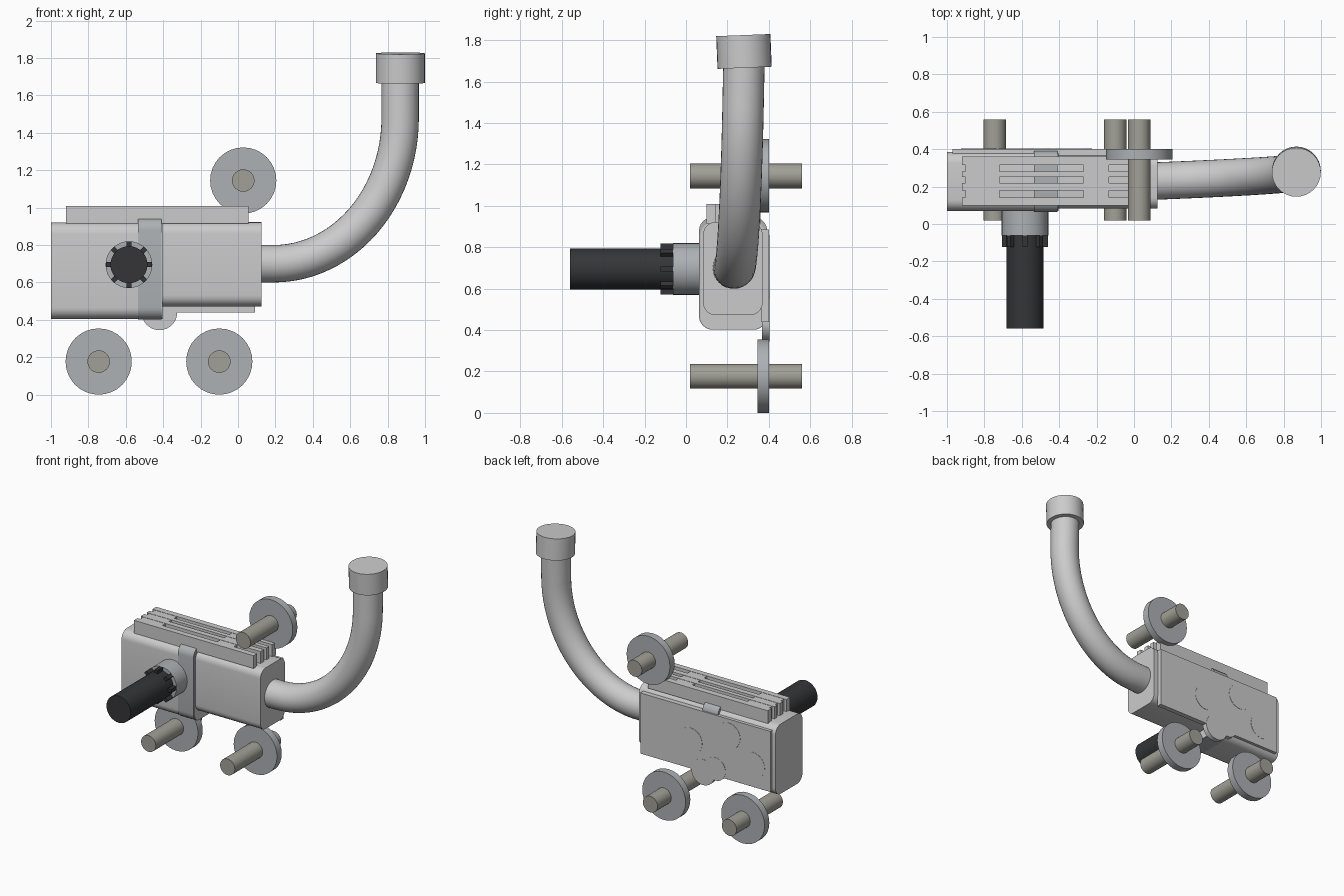
import bpy, bmesh
from math import sin, cos, pi
from mathutils import Vector, Matrix

if "Cube" in bpy.data.objects:
    bpy.data.objects.remove(bpy.data.objects["Cube"])


def material(name, rgb):
    m = bpy.data.materials.new(name)
    m.diffuse_color = (*rgb, 1)
    m.use_nodes = True
    m.node_tree.nodes["Principled BSDF"].inputs["Base Color"].default_value = m.diffuse_color
    return m


BLACK = material("black_rubber", (0.035, 0.036, 0.04))
STEEL = material("light_steel", (0.42, 0.44, 0.46))
BRASS = material("dull_axle", (0.36, 0.355, 0.31))


def finish(name, bm, mat=None, smooth=True):
    bmesh.ops.recalc_face_normals(bm, faces=bm.faces)
    me = bpy.data.meshes.new(name)
    bm.to_mesh(me)
    bm.free()
    ob = bpy.data.objects.new(name, me)
    bpy.context.collection.objects.link(ob)
    if mat:
        me.materials.append(mat)
    if smooth:
        bpy.ops.object.select_all(action='DESELECT')
        ob.select_set(True)
        bpy.context.view_layer.objects.active = ob
        bpy.ops.object.shade_smooth_by_angle(angle=0.6)
    return ob


def add_box(bm, x, y, z):
    """Box from (min, max) ranges."""
    size = Matrix.Diagonal((x[1] - x[0], y[1] - y[0], z[1] - z[0], 1))
    mid = Vector((sum(x) / 2, sum(y) / 2, sum(z) / 2))
    return bmesh.ops.create_cube(bm, size=1, matrix=Matrix.Translation(mid) @ size)['verts']


def box(name, x, y, z, radius=0, mat=None):
    """Box whose long edges along x are rounded."""
    bm = bmesh.new()
    add_box(bm, x, y, z)
    if radius:
        edges = [e for e in bm.edges if abs(e.verts[0].co.x - e.verts[1].co.x) > 1e-4]
        bmesh.ops.bevel(bm, geom=edges, offset=radius, segments=6, profile=0.5, affect='EDGES')
    return finish(name, bm, mat)


def add_rod(bm, x, z, r, y0, y1, sides=32):
    """Cylinder along y."""
    m = Matrix.Translation((x, (y0 + y1) / 2, z)) @ Matrix.Rotation(pi / 2, 4, 'X')
    bmesh.ops.create_cone(bm, cap_ends=True, segments=sides, radius1=r, radius2=r,
                          depth=y1 - y0, matrix=m)


def rod(name, x, z, r, y0, y1, mat=None, sides=32):
    bm = bmesh.new()
    add_rod(bm, x, z, r, y0, y1, sides)
    return finish(name, bm, mat)


# Housing
box("rear_housing", (-1.0, -0.405), (0.07, 0.385), (0.405, 0.92), 0.06)
box("front_housing", (-0.45, 0.125), (0.083, 0.37), (0.472, 0.922), 0.06)
box("housing_strap", (-0.535, -0.408), (0.063, 0.392), (0.402, 0.945), 0.065, STEEL)
box("back_plate", (-0.97, 0.092), (0.365, 0.402), (0.44, 0.887))

# Slotted rail on top: four fins joined by solid blocks
bm = bmesh.new()
for y in ((0.10, 0.142), (0.18, 0.22), (0.25, 0.282), (0.315, 0.36)):
    add_box(bm, (-0.92, 0.057), y, (0.915, 1.01))
for y in ((0.142, 0.18), (0.22, 0.25), (0.282, 0.315)):
    add_box(bm, (-0.9, -0.72), y, (0.915, 1.008))
    add_box(bm, (-0.27, -0.135), y, (0.915, 1.008))
finish("top_rail", bm, smooth=False)

# Round bosses flush with the back plate
for i, (x, z) in enumerate(((-0.32, 0.645), (-0.63, 0.765), (-0.83, 0.60), (-0.42, 0.44), (-0.52, 0.49))):
    rod(f"plate_boss_{i + 1}", x, z, 0.095 if i < 4 else 0.085, 0.366, 0.404)

# Wheels with axles
for i, (x, z) in enumerate(((-0.745, 0.177), (-0.10, 0.177), (0.028, 1.145))):
    rod(f"wheel_{i + 1}", x, z, 0.177, 0.345, 0.40, STEEL)
    rod(f"axle_{i + 1}", x, z, 0.06, 0.02, 0.56, BRASS)

# Handle with collar and castellated ring
KX, KZ = -0.583, 0.695
rod("handle_collar", KX, KZ, 0.125, -0.062, 0.09, STEEL)
rod("handle_grip", KX, KZ, 0.099, -0.56, -0.05, BLACK)
bm = bmesh.new()
for i in range(8):
    verts = add_box(bm, (0.085, 0.124), (-0.123, -0.06), (-0.013, 0.013))
    bmesh.ops.transform(bm, verts=verts,
                        matrix=Matrix.Translation((KX, 0, KZ)) @ Matrix.Rotation(i * pi / 4, 4, 'Y'))
finish("handle_teeth", bm, BLACK, smooth=False)

# Curved pipe: straight, elliptical bend, straight, leaning slightly back
path = [(0.08, 0.70)]
for i in range(25):
    t = pi / 2 * i / 24
    path.append((0.19 + 0.677 * sin(t), 1.48 - 0.78 * cos(t)))
path.append((0.867, 1.72))
pts = [Vector((x, 0.23 + 0.03 * (x - 0.12) / 0.745 + 0.02 * (z - 0.7), z)) for x, z in path]
bm = bmesh.new()
rings = []
for i, p in enumerate(pts):
    d = (pts[min(i + 1, len(pts) - 1)] - pts[max(i - 1, 0)]).normalized()
    u = Vector((0, 1, 0)).cross(d).normalized()
    v = d.cross(u)
    rings.append([bm.verts.new(p + 0.1 * (u * cos(a) + v * sin(a)))
                  for a in (2 * pi * k / 32 for k in range(32))])
for a, b in zip(rings, rings[1:]):
    for k in range(32):
        bm.faces.new((a[k], a[k - 1], b[k - 1], b[k]))
bm.faces.new(rings[0])
bm.faces.new(rings[-1])
finish("curved_pipe", bm)

# Cap on the pipe
bm = bmesh.new()
bmesh.ops.create_cone(bm, cap_ends=True, segments=32, radius1=0.131, radius2=0.131, depth=0.158,
                      matrix=Matrix.Translation((0.868, 0.28, 1.746)) @ Matrix.Rotation(0.04, 4, 'X'))
finish("pipe_cap", bm)
